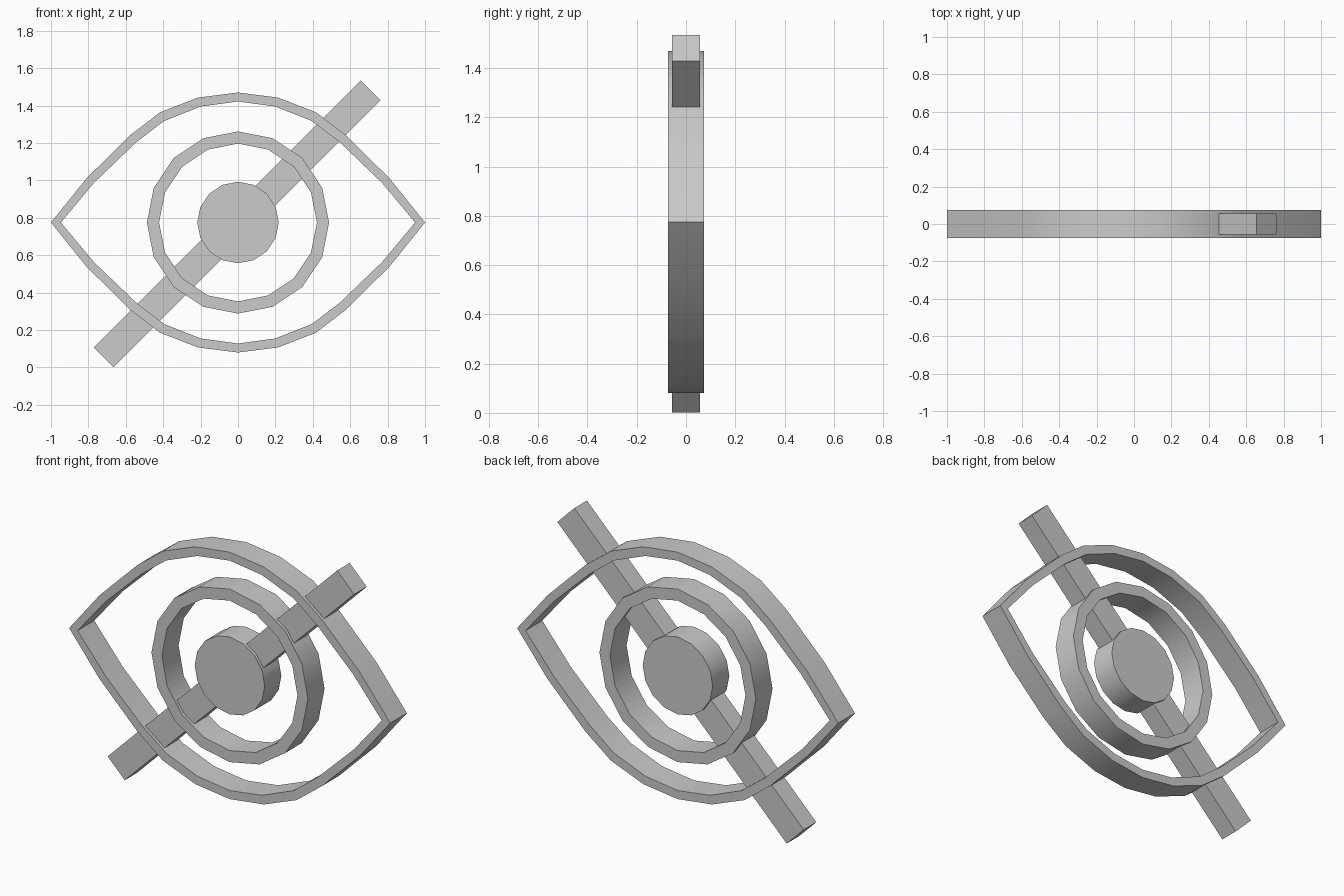
import bpy, bmesh, math
from mathutils import Matrix

cube = bpy.data.objects.get("Cube")
if cube:
    bpy.data.objects.remove(cube, do_unlink=True)

CENTRE_Z = 0.775
DEPTH = 0.148

grey = bpy.data.materials.new("plain grey")
grey.use_nodes = True
colour = (0.6, 0.6, 0.6, 1)
grey.diffuse_color = colour
grey.node_tree.nodes["Principled BSDF"].inputs["Base Color"].default_value = colour


def finish(name, bm):
    bmesh.ops.recalc_face_normals(bm, faces=bm.faces)
    mesh = bpy.data.meshes.new(name)
    bm.to_mesh(mesh)
    bm.free()
    mesh.materials.append(grey)
    obj = bpy.data.objects.new(name, mesh)
    bpy.context.collection.objects.link(obj)
    bpy.ops.object.select_all(action="DESELECT")
    obj.select_set(True)
    bpy.context.view_layer.objects.active = obj
    bpy.ops.object.shade_smooth_by_angle(angle=math.radians(30))
    return obj


def loop(bm, outline, y):
    return [bm.verts.new((x, y, z + CENTRE_Z)) for x, z in outline]


def band(name, outer, inner):
    """Closed frame between two matching outlines, extruded along y."""
    bm = bmesh.new()
    h = DEPTH / 2
    rings = [loop(bm, outer, -h), loop(bm, outer, h), loop(bm, inner, h), loop(bm, inner, -h)]
    n = len(outer)
    for a, b in zip(rings, rings[1:] + rings[:1]):
        for i in range(n):
            j = (i + 1) % n
            bm.faces.new((a[i], a[j], b[j], b[i]))
    return finish(name, bm)


def mirrored(quarter):
    """Full outline from a quarter running from the right tip to the top."""
    top = quarter + [(-x, z) for x, z in quarter[-2::-1]]
    return top + [(x, -z) for x, z in top[-2:0:-1]]


def circle(radius, sides=16):
    step = math.tau / sides
    return [(radius * math.cos(i * step), radius * math.sin(i * step)) for i in range(sides)]


# Almond-shaped eye outline
band("eye_outline",
     mirrored([(1, 0), (0.81, 0.236), (0.575, 0.468), (0.417, 0.589), (0.214, 0.668), (0, 0.695)]),
     mirrored([(0.947, 0), (0.77, 0.212), (0.545, 0.428), (0.396, 0.542), (0.2, 0.62), (0, 0.647)]))

# Iris ring
band("iris_ring", circle(0.487), circle(0.422))

# Solid pupil
bm = bmesh.new()
front = bm.faces.new(loop(bm, circle(0.218), -DEPTH / 2))
back = bmesh.ops.extrude_face_region(bm, geom=[front], use_keep_orig=True)["geom"]
bmesh.ops.translate(bm, vec=(0, DEPTH, 0),
                    verts=[v for v in back if isinstance(v, bmesh.types.BMVert)])
finish("pupil", bm)

# Diagonal slash bar
bm = bmesh.new()
bmesh.ops.create_cube(bm, size=1, matrix=Matrix.Translation((-0.005, 0, 0.768))
                      @ Matrix.Rotation(math.radians(-45), 4, "Y")
                      @ Matrix.Diagonal((2.02, 0.112, 0.15, 1)))
finish("slash_bar", bm)
